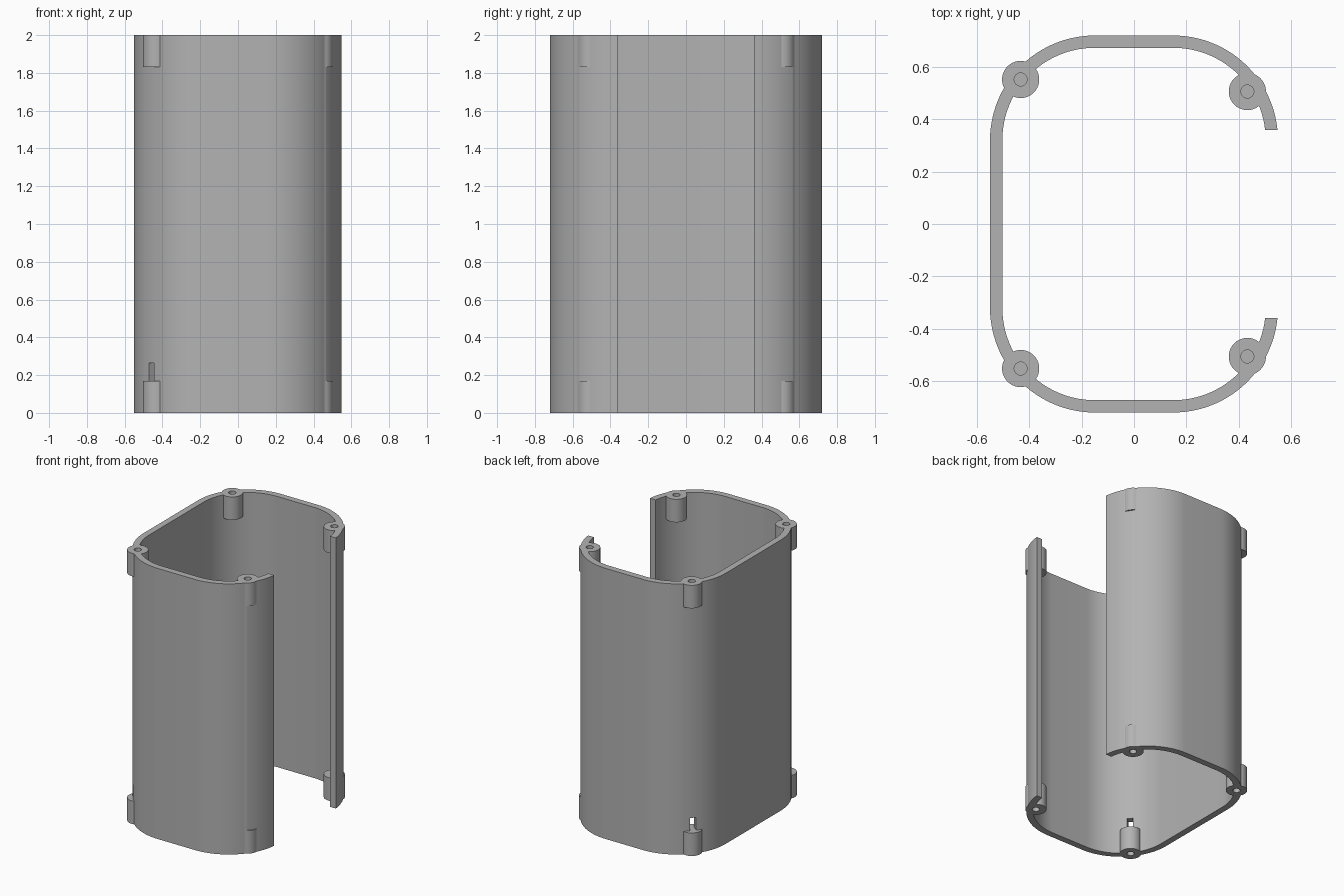
import bpy, bmesh, math
from math import sin, cos, asin, pi
from mathutils import Matrix, Vector

cube = bpy.data.objects.get("Cube")
if cube:
    bpy.data.objects.remove(cube)

HEIGHT, RADIUS, WALL = 2.0, 0.40, 0.047
CX, CY = 0.15, 0.32          # corner arc centres
GAP = 0.36                   # half width of the open side
BOSS_R, HOLE_R, BOSS_H, HOLE_H = 0.071, 0.025, 0.17, 0.15

grey = bpy.data.materials.new("plain grey")
grey.use_nodes = True
colour = (0.45, 0.45, 0.45, 1)
grey.diffuse_color = colour
grey.node_tree.nodes["Principled BSDF"].inputs["Base Color"].default_value = colour


def make_object(name, bm):
    bmesh.ops.recalc_face_normals(bm, faces=bm.faces)
    mesh = bpy.data.meshes.new(name)
    bm.to_mesh(mesh)
    bm.free()
    mesh.materials.append(grey)
    obj = bpy.data.objects.new(name, mesh)
    bpy.context.collection.objects.link(obj)
    return obj


def half_outline(radius, steps=24):
    """Rounded outline of the back half, from the open end to the closed side."""
    start = asin((GAP - CY) / radius)
    right = [start + (pi / 2 - start) * i / steps for i in range(steps + 1)]
    left = [pi / 2 + pi / 2 * i / steps for i in range(steps + 1)]
    return ([(CX + radius * cos(a), CY + radius * sin(a)) for a in right] +
            [(-CX + radius * cos(a), CY + radius * sin(a)) for a in left])


def full_outline(radius):
    half = half_outline(radius)
    return half + [(x, -y) for x, y in reversed(half)]


def cylinder(name, x, y, z0, z1, radius, sides):
    bm = bmesh.new()
    bmesh.ops.create_cone(bm, cap_ends=True, segments=sides, radius1=radius,
                          radius2=radius, depth=z1 - z0,
                          matrix=Matrix.Translation((x, y, (z0 + z1) / 2)))
    return make_object(name, bm)


def combine(target, tool, operation):
    mod = target.modifiers.new(operation.lower(), 'BOOLEAN')
    mod.operation, mod.solver, mod.object = operation, 'EXACT', tool
    tool.hide_render = True
    bpy.context.view_layer.objects.active = target
    bpy.ops.object.modifier_apply(modifier=mod.name)
    bpy.data.objects.remove(tool)


# Open-sided shell wall
bm = bmesh.new()
outline = full_outline(RADIUS) + full_outline(RADIUS - WALL)[::-1]
face = bm.faces.new([bm.verts.new((x, y, 0)) for x, y in outline])
top = bmesh.ops.extrude_face_region(bm, geom=[face])["geom"]
bmesh.ops.translate(bm, vec=(0, 0, HEIGHT),
                    verts=[v for v in top if isinstance(v, bmesh.types.BMVert)])
shell = make_object("shell_with_screw_bosses", bm)

# Screw bosses at both ends of each corner
corners = [(sx * 0.433, sy * (0.552 if sx < 0 else 0.506))
           for sx in (-1, 1) for sy in (-1, 1)]
for x, y in corners:
    for z in (0, HEIGHT - BOSS_H):
        combine(shell, cylinder("boss", x, y, z, z + BOSS_H, BOSS_R, 40), 'UNION')

# Screw holes
for x, y in corners:
    for z0, z1 in ((-0.05, HOLE_H), (HEIGHT - HOLE_H, HEIGHT + 0.05)):
        combine(shell, cylinder("hole_cutter", x, y, z0, z1, HOLE_R, 24), 'DIFFERENCE')

# Wire slots through the wall above the two lower bosses on the closed side
for x, y in corners[:2]:
    centre = Vector((math.copysign(CX, x), math.copysign(CY, y)))
    angle = math.atan2(y - centre.y, x - centre.x)
    bm = bmesh.new()
    bmesh.ops.create_cube(bm, size=1, matrix=Matrix.Translation((x, y, BOSS_H + 0.0475))
                          @ Matrix.Rotation(angle, 4, 'Z')
                          @ Matrix.Diagonal((0.2, 0.042, 0.095, 1)))
    combine(shell, make_object("slot_cutter", bm), 'DIFFERENCE')

# Smooth curved walls, crisp edges
bpy.ops.object.select_all(action='DESELECT')
shell.select_set(True)
bpy.context.view_layer.objects.active = shell
bpy.ops.object.shade_smooth_by_angle(angle=math.radians(30))
